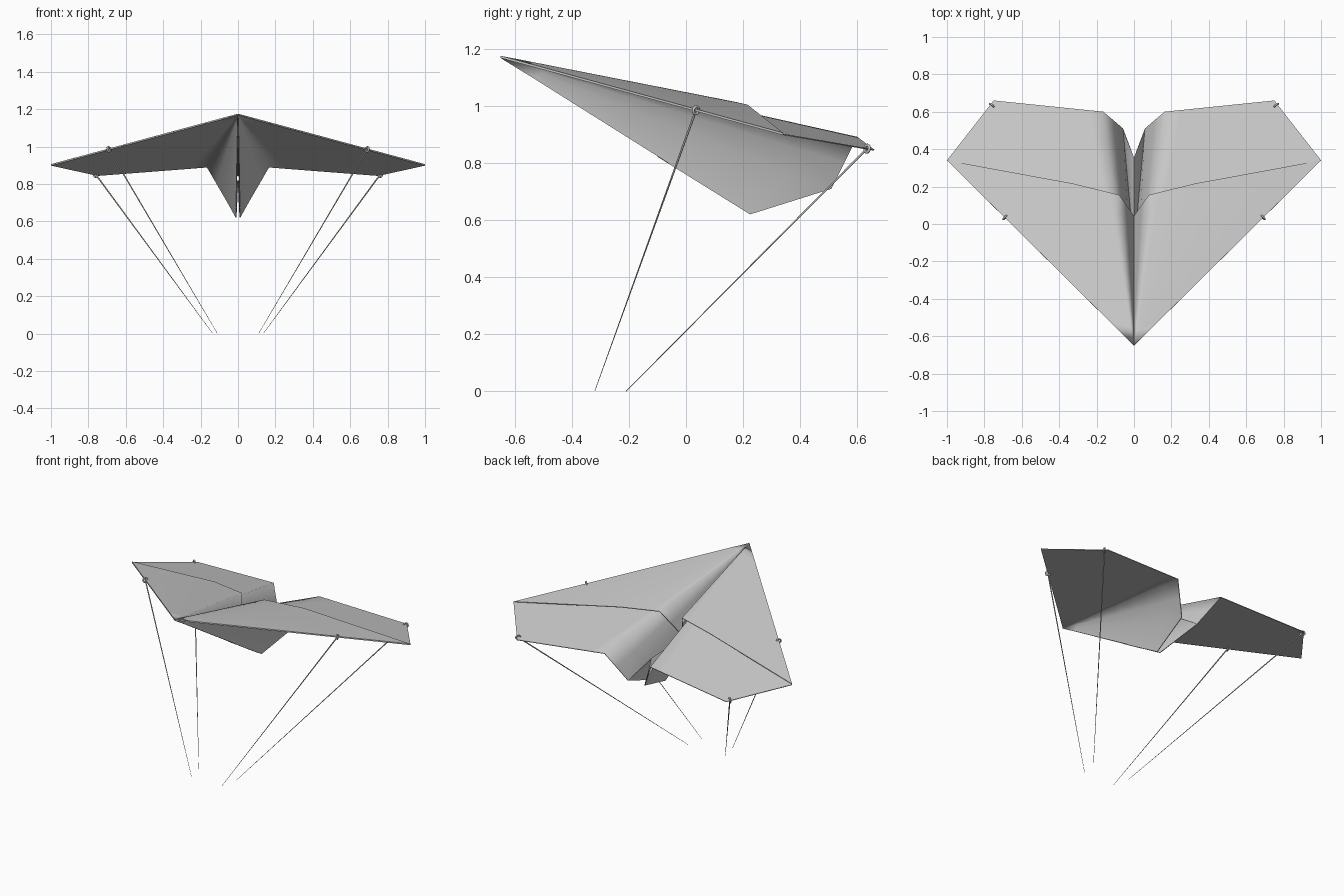
import bpy
import math
from mathutils import Vector

if "Cube" in bpy.data.objects:
    bpy.data.objects.remove(bpy.data.objects["Cube"])


def make_material(name, rgb):
    m = bpy.data.materials.new(name)
    m.use_nodes = True
    m.diffuse_color = (*rgb, 1)
    m.node_tree.nodes["Principled BSDF"].inputs["Base Color"].default_value = (*rgb, 1)
    return m


GREY = make_material("light grey paper", (0.6, 0.6, 0.6))
CORD = make_material("pale cord", (0.6, 0.6, 0.58))


def activate(ob):
    bpy.ops.object.select_all(action='DESELECT')
    ob.select_set(True)
    bpy.context.view_layer.objects.active = ob


def smooth(ob, angle=75):
    activate(ob)
    bpy.ops.object.shade_smooth_by_angle(angle=math.radians(angle))


def fan_sheet(name, apex, rim, rows=8, weld=False):
    """Half sheet spreading from an apex to a rim of points, mirrored and thickened."""
    verts, faces = [apex], []
    n = len(rim)
    for r in range(1, rows + 1):
        verts += [apex.lerp(p, r / rows) for p in rim]
    for c in range(n - 1):
        faces.append((0, c + 1, c + 2))
        for r in range(rows - 1):
            a = 1 + r * n + c
            faces.append((a, a + n, a + n + 1, a + 1))
    me = bpy.data.meshes.new(name)
    me.from_pydata(verts, [], faces)
    me.materials.append(GREY)
    ob = bpy.data.objects.new(name, me)
    bpy.context.collection.objects.link(ob)
    mirror = ob.modifiers.new("mirror", 'MIRROR')
    mirror.use_mirror_merge = weld
    solid = ob.modifiers.new("thickness", 'SOLIDIFY')
    solid.thickness = 0.004
    solid.offset = 0
    activate(ob)
    for m in ("mirror", "thickness"):
        bpy.ops.object.modifier_apply(modifier=m)
    smooth(ob)
    return ob


# Key points of the left half
nose = Vector((0, -0.65, 1.17))
tip = Vector((1, 0.34, 0.9))
rear_outer = Vector((0.75, 0.66, 0.845))
rear_inner = Vector((0.165, 0.6, 0.89))
keel_rear = Vector((0.06, 0.51, 0.71))
keel_low = Vector((0.01, 0.225, 0.62))

# Lower sheet: wing, ridge and keel wall
fan_sheet("lower_wing_and_keel", nose, [
    tip, rear_outer, rear_outer.lerp(rear_inner, 0.85), rear_inner,
    rear_inner.lerp(keel_rear, 0.5), keel_rear, keel_low])

# Reversed fold tucked inside the keel
fan_sheet("keel_inner_fold", Vector((0, -0.1, 0.822)),
          [keel_low, keel_rear, Vector((0, 0.355, 0.81))], weld=True)

# Upper folded layer with its centre valley
lift = Vector((0, 0, 0.004))
flap_inner = Vector((0.08, 0.155, 1.016))
flap_mid = Vector((0.32, 0.215, 1.003))
valley = Vector((0, 0.04, 0.84))
fan_sheet("upper_wing_layer", nose + lift, [
    tip + lift, flap_mid, flap_mid.lerp(flap_inner, 0.8), flap_inner,
    flap_inner.lerp(valley, 0.5), valley])


def cord(name, top, bottom):
    """Thin cord tapering towards its lower end."""
    d = top - bottom
    bpy.ops.mesh.primitive_cone_add(vertices=8, radius1=0.001, radius2=0.004,
                                    depth=d.length, location=(top + bottom) / 2)
    ob = bpy.context.object
    ob.name = name
    ob.rotation_euler = d.to_track_quat('Z', 'Y').to_euler()
    ob.data.materials.append(CORD)
    smooth(ob, 60)


def knot(name, at, along):
    """Ring of cord wrapped around the wing edge."""
    bpy.ops.mesh.primitive_torus_add(major_segments=16, minor_segments=8,
                                     major_radius=0.013, minor_radius=0.005, location=at)
    ob = bpy.context.object
    ob.name = name
    ob.rotation_euler = along.to_track_quat('Z', 'Y').to_euler()
    ob.data.materials.append(CORD)
    smooth(ob, 60)


# Four cords with their knots
for side, label in ((1, "left"), (-1, "right")):
    for place, top, low, edge in (
            ("front", (0.69, 0.035, 0.985), (0.11, -0.32, 0), tip - nose),
            ("rear", (0.76, 0.635, 0.85), (0.135, -0.21, 0), rear_outer - tip)):
        flip = Vector((side, 1, 1))
        top, low = Vector(top) * flip, Vector(low) * flip
        cord(f"{label}_{place}_cord", top, low)
        knot(f"{label}_{place}_knot", top, edge * flip)
